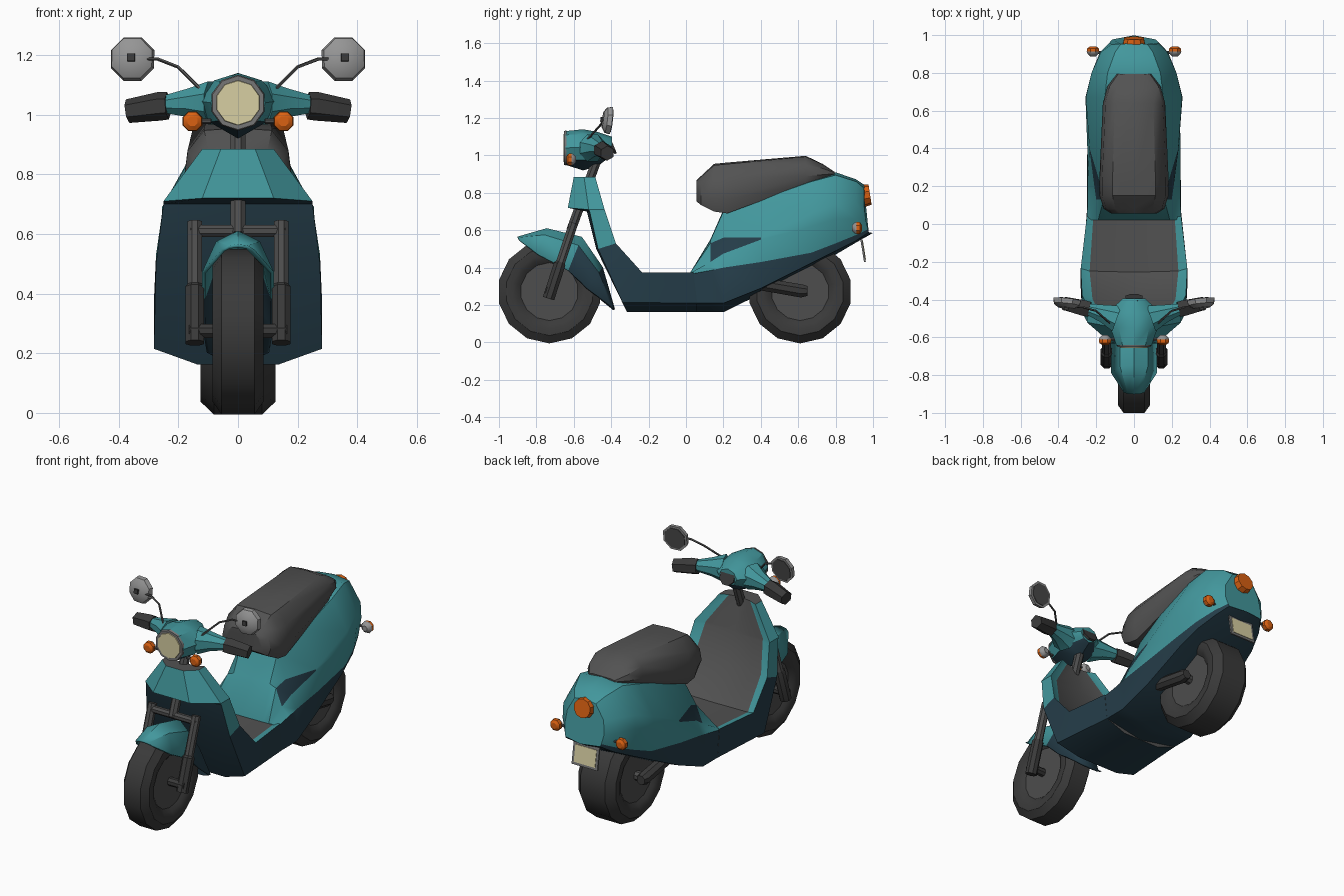
import bpy, bmesh, math
from mathutils import Vector

if "Cube" in bpy.data.objects:
    bpy.data.objects.remove(bpy.data.objects["Cube"])

COL = {
    "teal": (0.055, 0.31, 0.335), "dark_teal": (0.018, 0.046, 0.066),
    "seat_grey": (0.085, 0.085, 0.085), "tyre_black": (0.042, 0.042, 0.042),
    "hub_grey": (0.075, 0.075, 0.075), "light_grey": (0.30, 0.30, 0.30),
    "orange": (0.70, 0.12, 0.006), "cream": (0.68, 0.62, 0.36),
    "trim_grey": (0.18, 0.18, 0.18)}
MAT = {}
for k, c in COL.items():
    MAT[k] = bpy.data.materials.new(k)
    MAT[k].diffuse_color = (*c, 1)


def loft(name, rings, mats, pick=None, closed=True, caps=True):
    """Skin a list of equal rings; pick(ring, segment) gives the colour slot."""
    bm = bmesh.new()
    vs = [[bm.verts.new(p) for p in r] for r in rings]
    n = len(rings[0])
    for i in range(len(rings) - 1):
        for j in range(n if closed else n - 1):
            k = (j + 1) % n
            f = bm.faces.new((vs[i][j], vs[i][k], vs[i + 1][k], vs[i + 1][j]))
            f.material_index = pick(i, j) if pick else 0
    if caps:
        for i, r in ((0, vs[0]), (len(rings) - 2, vs[-1])):
            f = bm.faces.new(r)
            f.material_index = pick(i, 0) if pick else 0
    bmesh.ops.remove_doubles(bm, verts=bm.verts[:], dist=0.0005)
    bmesh.ops.recalc_face_normals(bm, faces=bm.faces[:])
    me = bpy.data.meshes.new(name)
    bm.to_mesh(me)
    bm.free()
    for m in mats:
        me.materials.append(MAT[m])
    ob = bpy.data.objects.new(name, me)
    bpy.context.collection.objects.link(ob)
    return ob


def sym_loft(name, halves, mats, pick=None):
    """Loft closed rings from right-hand half sections that start and end on x = 0."""
    h = len(halves[0])
    rings = [hf + [(-x, y, z) for x, y, z in hf[-2:0:-1]] for hf in halves]
    p = (lambda i, j: pick(i, j if j < h - 1 else 2 * h - 3 - j)) if pick else None
    return loft(name, rings, mats, p)


def tube(name, pts, radii, mats, n=8, pick=None):
    """Tube along points with a radius at each one."""
    pts = [Vector(p) for p in pts]
    rings = []
    for i, p in enumerate(pts):
        d = (pts[min(i + 1, len(pts) - 1)] - pts[max(i - 1, 0)]).normalized()
        a = d.cross(Vector((0, 0, 1)) if abs(d.z) < 0.9 else Vector((0, 1, 0))).normalized()
        b = d.cross(a)
        ang = [2 * math.pi * (k + 0.5) / n for k in range(n)]
        rings.append([p + radii[i] * (math.cos(t) * a + math.sin(t) * b) for t in ang])
    return loft(name, rings, mats, pick)


# Wheels: tyre and hub revolved about the axle
def wheel(name, y, w):
    prof = [(w - 0.025, 0.0), (w - 0.025, 0.155), (w - 0.01, 0.175), (w, 0.2),
            (w, 0.235), (0.65 * w, 0.277)]
    prof += [(-x, r) for x, r in reversed(prof)]
    pts = [(x, max(r, 0.002)) for x, r in prof]
    n = 14
    rings = [[(x, y + r * math.cos(2 * math.pi * (k + .5) / n),
               0.272 + r * math.sin(2 * math.pi * (k + .5) / n)) for k in range(n)] for x, r in pts]
    loft(name, rings, ["tyre_black", "hub_grey"], lambda i, j: 1 if i in (0, 10) else 0)


wheel("front_wheel", -0.73, 0.085)
wheel("rear_wheel", 0.61, 0.125)

# Front fender: gabled shell around the wheel
fen = [((-.90, .56), (-.89, .545), .05), ((-.745, .605), (-.79, .47), .115),
       ((-.56, .56), (-.63, .385), .115), ((-.45, .40), (-.53, .29), .115),
       ((-.385, .175), (-.41, .20), .10)]
rings = []
for (ry, rz), (ey, ez), w in fen:
    my, mz = ry * .75 + ey * .25, rz * .75 + ez * .25
    rings.append([(-w, ey, ez), (-.6 * w, my, mz), (0, ry, rz), (.6 * w, my, mz), (w, ey, ez)])
fender = loft("front_fender", rings, ["teal", "dark_teal"],
              lambda i, j: int(i == 3 or (i == 2 and j in (0, 3))), closed=False, caps=False)
mod = fender.modifiers.new("thickness", 'SOLIDIFY')
mod.thickness, mod.offset = 0.012, 0

# Fork, axle and steering column
for s in (-1, 1):
    tube("fork_leg", [(s * .145, -.735, .235), (s * .145, -.675, .42), (s * .145, -.67, .43),
                      (s * .145, -.60, .64)], [.034, .034, .026, .026], ["tyre_black", "hub_grey"],
         pick=lambda i, j: int(i > 1))
tube("front_axle", [(-.165, -.73, .275), (.165, -.73, .275)], [.025, .025], ["tyre_black"])
tube("fork_crossbar", [(-.16, -.61, .61), (.16, -.61, .61)], [.022, .022], ["hub_grey"])
tube("steering_column", [(0, -.615, .60), (0, -.475, .98)], [.027, .027], ["hub_grey"])

# Leg shield and floor: (front centre), (side edge), (rider edge), half width, mat half width
st = [((-.60, .885), (-.545, .885), (-.485, .885), .12, .07),
      ((-.632, .72), (-.52, .71), (-.435, .71), .25, .19),
      ((-.53, .70), (-.515, .70), (-.43, .695), .25, .192),
      ((-.48, .50), (-.47, .50), (-.375, .53), .275, .22),
      ((-.315, .162), (-.34, .215), (-.235, .375), .282, .235),
      ((.06, .162), (.06, .21), (.04, .375), .25, .215)]
halves = []
for i, ((fy, fz), (ey, ez), (ry, rz), w, m) in enumerate(st):
    dy, dz = (-.03, 0) if i < 4 else ((-.02, -.02) if i == 4 else (0, -.01))
    halves.append([(0, ry + dy, rz + dz), (m, ry + dy * .7, rz + dz * .7), (w, ry, rz),
                   (w, ey, ez), (.48 * w, fy, fz), (0, fy, fz)])


def shield_pick(i, j):
    if j == 0:
        return 2
    if j == 1 or i < 1:
        return 0
    if j == 2:
        return 0 if i < 3 else 1
    return 1


sym_loft("leg_shield_and_floor", halves, ["teal", "dark_teal", "seat_grey"], shield_pick)

# Rear body: y, then (x, z) for top, shoulder, waist, step, lower line, bottom edge, keel
rear = [(.02, (0, .37), (.15, .37), (.19, .37), (.22, .37), (.248, .365), (.25, .21), (0, .162)),
        (.13, (0, .55), (.12, .545), (.16, .53), (.20, .43), (.247, .385), (.25, .21), (0, .162)),
        (.20, (0, .71), (.12, .70), (.175, .56), (.21, .475), (.247, .40), (.25, .21), (0, .162)),
        (.40, (0, .80), (.15, .765), (.235, .56), (.236, .55), (.247, .43), (.235, .29), (0, .26)),
        (.67, (0, .88), (.155, .86), (.255, .69), (.257, .62), (.24, .48), (.22, .425), (0, .40)),
        (.80, (0, .91), (.14, .895), (.225, .74), (.225, .66), (.21, .53), (.20, .49), (0, .47)),
        (.91, (0, .872), (.10, .86), (.175, .75), (.18, .66), (.165, .575), (.16, .545), (0, .535)),
        (.998, (0, .84), (.07, .825), (.12, .74), (.13, .66), (.12, .605), (.115, .59), (0, .585))]
halves = []
for y, *sec in rear:
    last = y > .95
    halves.append([(x, y - (0.16 * (z - .59) + 1.6 * x * x if last else 0), z) for x, z in sec])
sym_loft("rear_body", halves, ["teal", "dark_teal"],
         lambda i, j: int((j >= 4 and not (i == 6 and j == 0)) or (j == 2 and i in (1, 2))))

# Seat cushion: y, bottom, top, half width
halves = []
for y, b, t, w in [(.055, .755, .865, .12), (.08, .735, .89, .16), (.15, .70, .955, .183),
                   (.22, .69, .962, .184), (.64, .845, .998, .165), (.73, .875, .955, .14),
                   (.795, .898, .912, .09)]:
    sec = [(0, 1), (.62, .97), (.92, .70), (1, .28), (.88, 0), (0, 0)]
    halves.append([(w * x, y, b + (t - b) * f) for x, f in sec])
sym_loft("seat", halves, ["seat_grey"])

# Handlebar cowl with dark underside, arms, grips
cowl = [(-.645, (0, 1.13), (.06, 1.11), (.092, 1.04), (.065, .98), (0, .95)),
        (-.55, (0, 1.14), (.08, 1.115), (.125, 1.045), (.095, .975), (0, .92)),
        (-.47, (0, 1.125), (.08, 1.10), (.14, 1.05), (.095, .985), (0, .945)),
        (-.395, (0, 1.10), (.04, 1.085), (.06, 1.05), (.04, 1.015), (0, 1.0))]
sym_loft("handlebar_cowl", [[(x, y, z) for x, z in s] for y, *s in cowl],
         ["teal", "dark_teal"], lambda i, j: int(j == 3))
tube("dial", [(0, -.40, 1.05), (0, -.388, 1.055)], [.05, .05], ["tyre_black"])
tube("headlight_ring", [(0, -.64, 1.04), (0, -.652, 1.04)], [.094, .09], ["trim_grey"], 10)
tube("headlight_lens", [(0, -.648, 1.04), (0, -.656, 1.04)], [.077, .074], ["cream"], 10)

for s in (-1, 1):
    tube("handlebar_arm", [(s * .09, -.50, 1.04), (s * .16, -.475, 1.04), (s * .245, -.45, 1.035)],
         [.078, .052, .032], ["teal"])
    tube("grip", [(s * .235, -.452, 1.03), (s * .265, -.445, 1.028), (s * .37, -.42, 1.012)],
         [.046, .048, .040], ["tyre_black"], 6)
    # Mirrors
    tube("mirror_stem", [(s * .11, -.54, 1.07), (s * .20, -.46, 1.16), (s * .27, -.44, 1.187),
                         (s * .35, -.435, 1.187)], [.006] * 4, ["hub_grey"], 5)
    c, d = Vector((s * .355, -.415, 1.188)), Vector((-s * .10, 1, -.12)).normalized()
    tube("mirror_shell", [c - .03 * d, c - .012 * d, c + .014 * d], [.045, .073, .079],
         ["light_grey"])
    tube("mirror_glass", [c + .013 * d, c + .018 * d], [.066, .066], ["hub_grey"])
    tube("mirror_pivot", [c - .042 * d, c - .026 * d], [.018, .018], ["tyre_black"], 4)
    # Turn signals, orange lens away from the middle of the scooter
    for nm, x, y, z, o, x0 in (("front_signal", .153, -.612, .978, -1, .09),
                               ("rear_signal", .217, .912, .612, 1, .12)):
        tube(nm, [(s * x, y - o * .024, z), (s * x, y - o * .012, z), (s * x, y, z),
                  (s * x, y + o * .018, z), (s * x, y + o * .028, z)],
             [.016, .03, .036, .033, .018], ["light_grey", "orange"],
             pick=lambda i, j: int(i > 1))
        tube(nm + "_stalk", [(s * x0, y, z), (s * x, y - o * .005, z)], [.009, .009],
             ["hub_grey"], 6)
    # Swing arm
    tube("swing_arm", [(s * .155, .30, .33), (s * .155, .62, .275), (s * .155, .65, .275)],
         [.036, .038, .028], ["tyre_black"])
tube("rear_axle", [(-.165, .61, .275), (.165, .61, .275)], [.028, .028], ["hub_grey"])

# Tail lamp
tube("tail_lamp", [(0, .945, .785), (0, .984, .791)], [.062, .055], ["orange"], 10)


# Number plate: frame and blank cream face, leaning back
def plate(name, w, z0, z1, off, t, mat):
    rings = []
    for z in (z1, z0):
        y = .926 + (.59 - z) * .16 + off
        rings.append([(-w, y, z), (w, y, z), (w, y + t, z), (-w, y + t, z)])
    loft(name, rings, [mat])


plate("plate_frame", .085, .43, .60, 0, .01, "trim_grey")
plate("plate_face", .07, .445, .545, .009, .004, "cream")

# Smooth shading with sharp edges kept
bpy.ops.object.select_all(action='SELECT')
bpy.context.view_layer.objects.active = fender
bpy.ops.object.shade_smooth_by_angle(angle=math.radians(35))

for m in bpy.data.materials:
    if m.users and not m.is_grease_pencil:
        m.use_nodes = True
        m.node_tree.nodes["Principled BSDF"].inputs["Base Color"].default_value = m.diffuse_color
